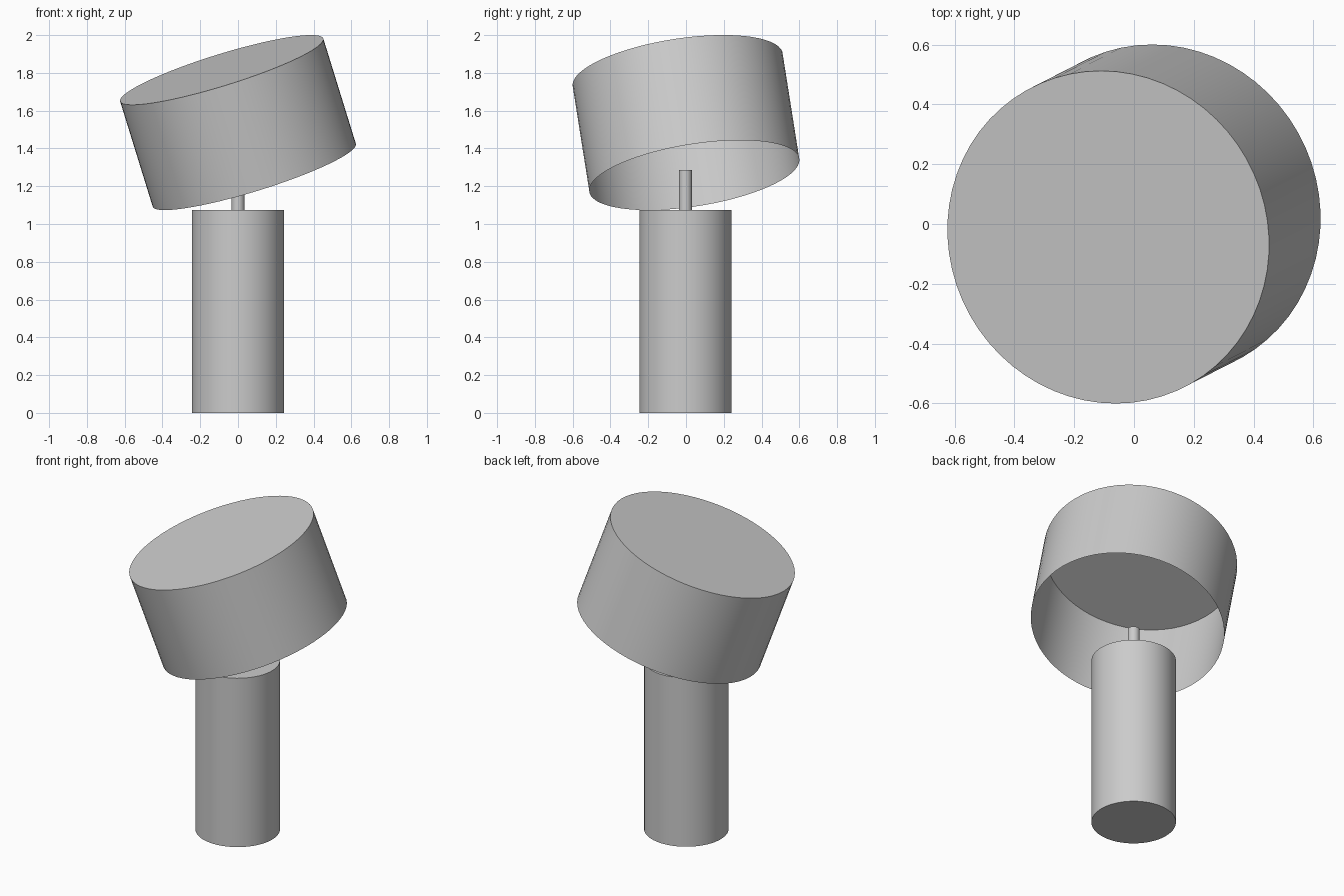
import bpy
import math

cube = bpy.data.objects.get("Cube")
if cube:
    bpy.data.objects.remove(cube, do_unlink=True)

grey = bpy.data.materials.new("light grey")
grey.use_nodes = True
colour = (0.6, 0.6, 0.6, 1.0)
grey.diffuse_color = colour
grey.node_tree.nodes["Principled BSDF"].inputs["Base Color"].default_value = colour


def cylinder(name, radius, depth, location, rotation=(0, 0, 0)):
    bpy.ops.mesh.primitive_cylinder_add(vertices=64, radius=radius, depth=depth,
                                        location=location, rotation=rotation)
    obj = bpy.context.object
    obj.name = name
    obj.data.materials.append(grey)
    bpy.ops.object.shade_smooth_by_angle(angle=math.radians(30))
    return obj


# Upright body and the thin rod above it
base_height = 1.075
rod_top = 1.285
cylinder("base", 0.244, base_height, (0, -0.003, base_height / 2))
cylinder("rod", 0.034, rod_top - base_height, (0, -0.003, (base_height + rod_top) / 2))

# Tilted shade: a thin drum, closed on top and open below
shade = cylinder("shade", 0.563, 0.59, (0, 0, 1.537), (0.15, -0.3, 0))
import bmesh
bm = bmesh.new()
bm.from_mesh(shade.data)
bottom = [f for f in bm.faces if f.normal.z < -0.9]
bmesh.ops.delete(bm, geom=bottom, context='FACES_ONLY')
bm.to_mesh(shade.data)
bm.free()
